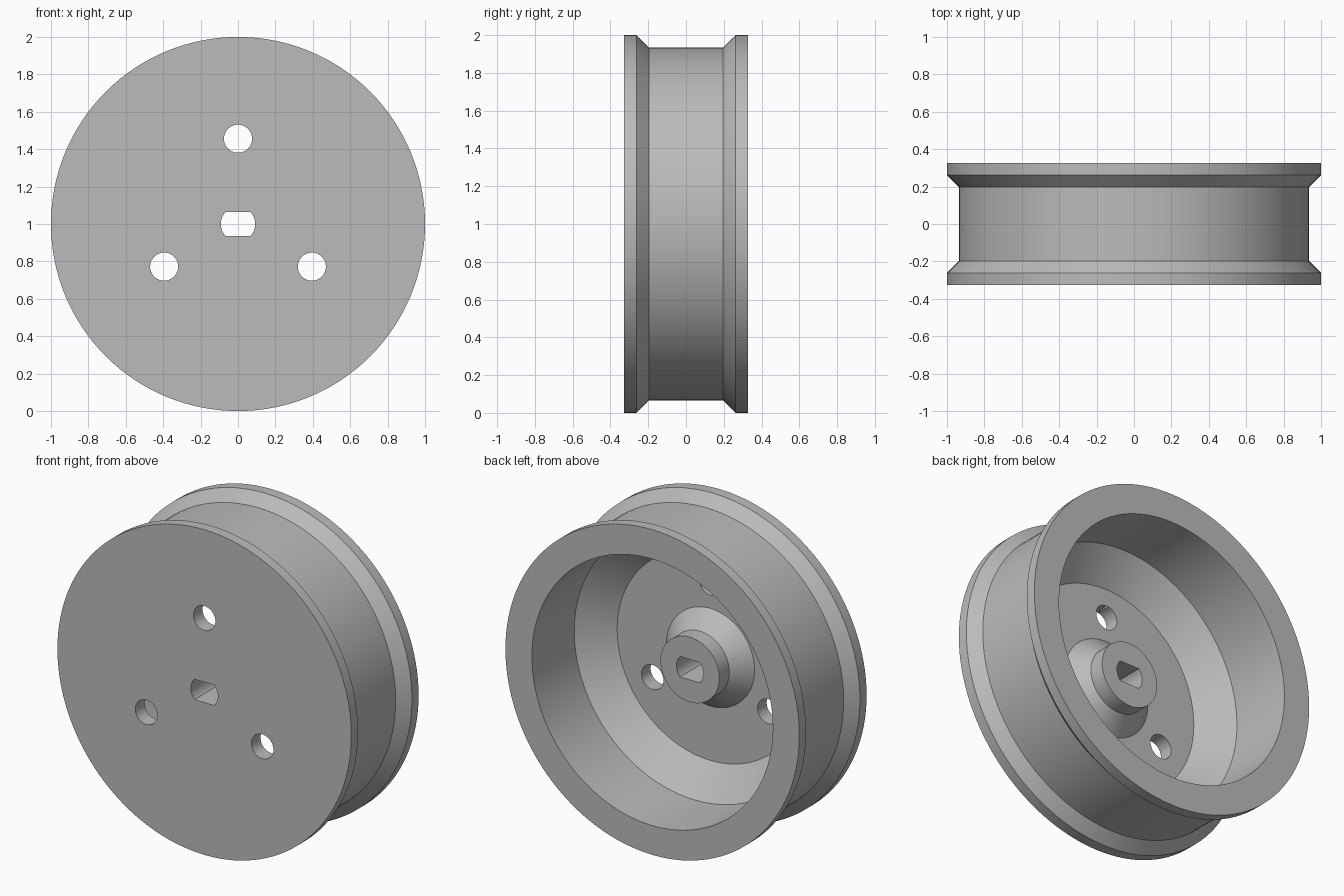
import bpy, bmesh, math
from mathutils import Matrix, Vector

if "Cube" in bpy.data.objects:
    bpy.data.objects.remove(bpy.data.objects["Cube"])

CENTRE = Vector((0, 0, 1))
HALF = 0.327          # half the wheel's width
SEGMENTS = 128

grey = bpy.data.materials.new("plain grey")
grey.use_nodes = True
grey.diffuse_color = (0.5, 0.5, 0.5, 1)
grey.node_tree.nodes["Principled BSDF"].inputs["Base Color"].default_value = (0.5, 0.5, 0.5, 1)


def add_object(name, bm):
    bmesh.ops.recalc_face_normals(bm, faces=bm.faces)
    mesh = bpy.data.meshes.new(name)
    bm.to_mesh(mesh)
    bm.free()
    mesh.materials.append(grey)
    obj = bpy.data.objects.new(name, mesh)
    bpy.context.collection.objects.link(obj)
    return obj


def lathe(name, profile):
    """Turn (radius, y) points around the wheel's axle."""
    bm = bmesh.new()
    verts = [bm.verts.new(CENTRE + Vector((0, y, r))) for r, y in profile]
    edges = [bm.edges.new(pair) for pair in zip(verts, verts[1:])]
    bmesh.ops.spin(bm, geom=verts + edges, cent=CENTRE, axis=(0, 1, 0),
                   angle=math.tau, steps=SEGMENTS, use_merge=True)
    bmesh.ops.remove_doubles(bm, verts=bm.verts, dist=1e-5)
    return add_object(name, bm)


def prism(name, outline):
    """Long cutter along y from an (x, z) outline around the axle."""
    bm = bmesh.new()
    face = bm.faces.new([bm.verts.new(CENTRE + Vector((x, -1, z))) for x, z in outline])
    new = bmesh.ops.extrude_face_region(bm, geom=[face])["geom"]
    bmesh.ops.translate(bm, vec=(0, 2, 0),
                        verts=[v for v in new if isinstance(v, bmesh.types.BMVert)])
    return add_object(name, bm)


def arc(radius, start, end, steps):
    return [(radius * math.cos(start + (end - start) * i / steps),
             radius * math.sin(start + (end - start) * i / steps)) for i in range(steps + 1)]


# Wheel body: front disc, flanged rim, hollow back and raised hub
wheel = lathe("wheel", [
    (0, -HALF), (1, -HALF), (1, -0.262), (0.935, -0.197),     # front flange
    (0.935, 0.197), (1, 0.262), (1, HALF), (0.82, HALF),      # back flange
    (0.82, -0.085), (0.635, -0.238),                          # hollow
    (0.3, -0.238), (0.2, -0.135), (0.2, -0.038), (0, -0.038)  # hub
])

# Axle hole: round with flats above and below
flat = math.asin(0.063 / 0.092)
cutters = [prism("axle_hole_cutter", arc(0.092, -flat, flat, 12)
                 + arc(0.092, math.pi - flat, math.pi + flat, 12))]

# Three bolt holes
for i in range(3):
    a = math.radians(90 + 120 * i)
    cx, cz = 0.456 * math.cos(a), 0.456 * math.sin(a)
    cutters.append(prism("bolt_hole_cutter",
                         [(cx + x, cz + z) for x, z in arc(0.075, 0, math.tau, 40)[:-1]]))

bpy.ops.object.select_all(action='DESELECT')
bpy.context.view_layer.objects.active = wheel
wheel.select_set(True)
for cutter in cutters:
    cutter.hide_render = True
    mod = wheel.modifiers.new("hole", 'BOOLEAN')
    mod.operation = 'DIFFERENCE'
    mod.solver = 'EXACT'
    mod.object = cutter
    bpy.ops.object.modifier_apply(modifier=mod.name)
for cutter in cutters:
    bpy.data.objects.remove(cutter)

bpy.ops.object.shade_smooth_by_angle(angle=math.radians(25))
